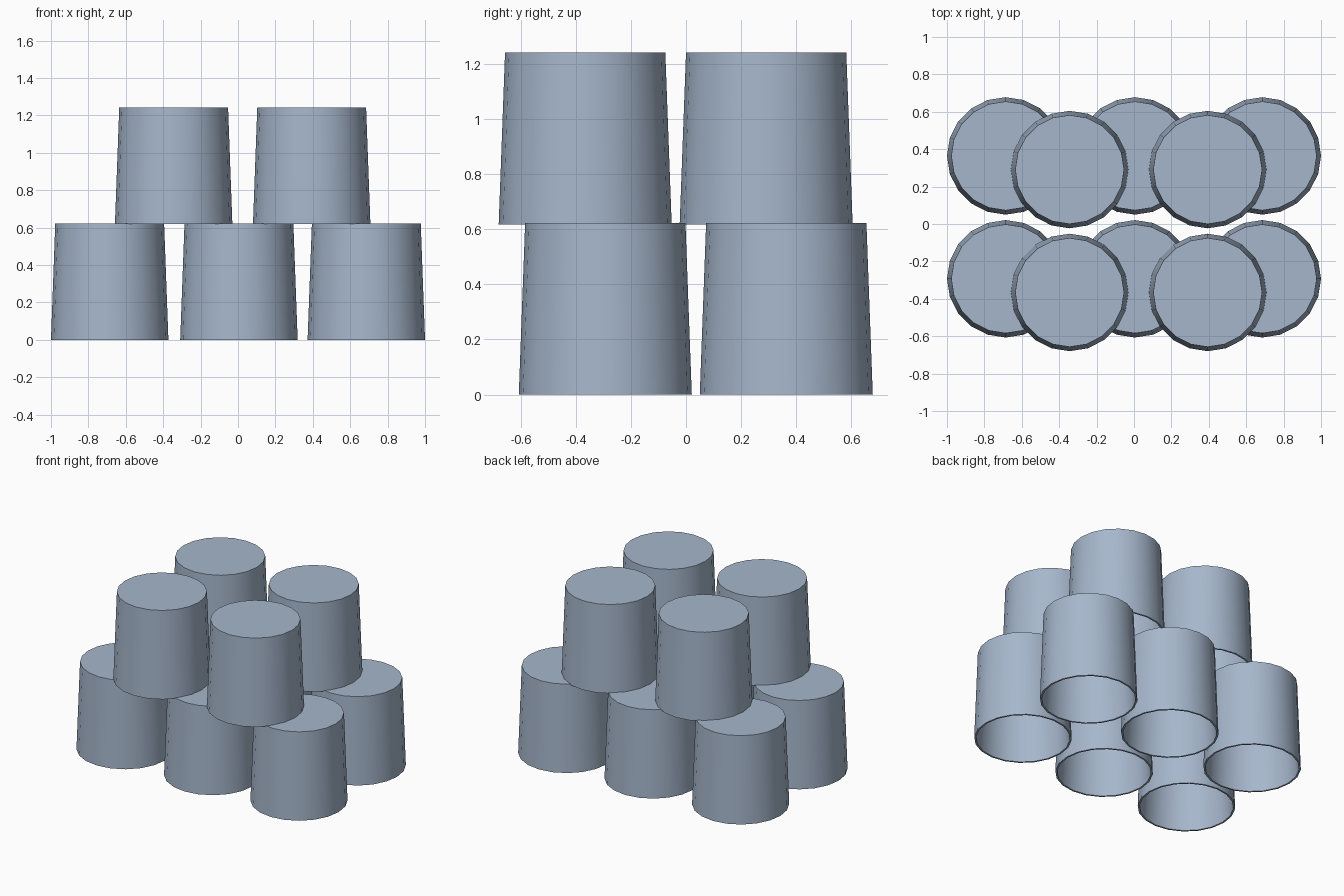
import bpy, bmesh, math

if "Cube" in bpy.data.objects:
    bpy.data.objects.remove(bpy.data.objects["Cube"])

SIDES = 20
R_RIM, R_BASE, HEIGHT, WALL = 0.314, 0.291, 0.623, 0.012

plastic = bpy.data.materials.new("pale blue grey")
plastic.diffuse_color = (0.38, 0.47, 0.60, 1)
plastic.use_nodes = True
plastic.node_tree.nodes["Principled BSDF"].inputs["Base Color"].default_value = plastic.diffuse_color


def upturned_cup(name, x, y, z):
    # closed profile: outer rim, outer top, inner top, inner rim
    profile = [(R_RIM, 0), (R_BASE, HEIGHT),
               (R_BASE - WALL, HEIGHT - WALL), (R_RIM - WALL, 0)]
    bm = bmesh.new()
    rings = []
    for r, h in profile:
        rings.append([bm.verts.new((r * math.cos(2 * math.pi * i / SIDES),
                                    r * math.sin(2 * math.pi * i / SIDES), h))
                      for i in range(SIDES)])
    # outer wall, inner wall and rim
    for a, b in ((0, 1), (2, 3), (3, 0)):
        for i in range(SIDES):
            j = (i + 1) % SIDES
            bm.faces.new((rings[a][i], rings[a][j], rings[b][j], rings[b][i]))
    # flat closed ends, outside and inside
    bm.faces.new(rings[1])
    bm.faces.new(rings[2][::-1])
    bmesh.ops.recalc_face_normals(bm, faces=bm.faces)
    mesh = bpy.data.meshes.new(name)
    bm.to_mesh(mesh)
    bm.free()
    mesh.materials.append(plastic)
    cup = bpy.data.objects.new(name, mesh)
    bpy.context.collection.objects.link(cup)
    cup.location = (x, y, z)
    bpy.ops.object.select_all(action='DESELECT')
    cup.select_set(True)
    bpy.context.view_layer.objects.active = cup
    bpy.ops.object.shade_smooth_by_angle(angle=math.radians(30))


# lower layer: two rows of three
for row, y in (("front", -0.293), ("back", 0.364)):
    for side, x in (("left", -0.686), ("middle", 0.005), ("right", 0.686)):
        upturned_cup(f"lower_cup_{row}_{side}", x, y, 0)

# upper layer: two rows of two, resting on the lower cups
for row, y in (("front", -0.366), ("back", 0.291)):
    for side, x in (("left", -0.344), ("right", 0.394)):
        upturned_cup(f"upper_cup_{row}_{side}", x, y, 0.618)
